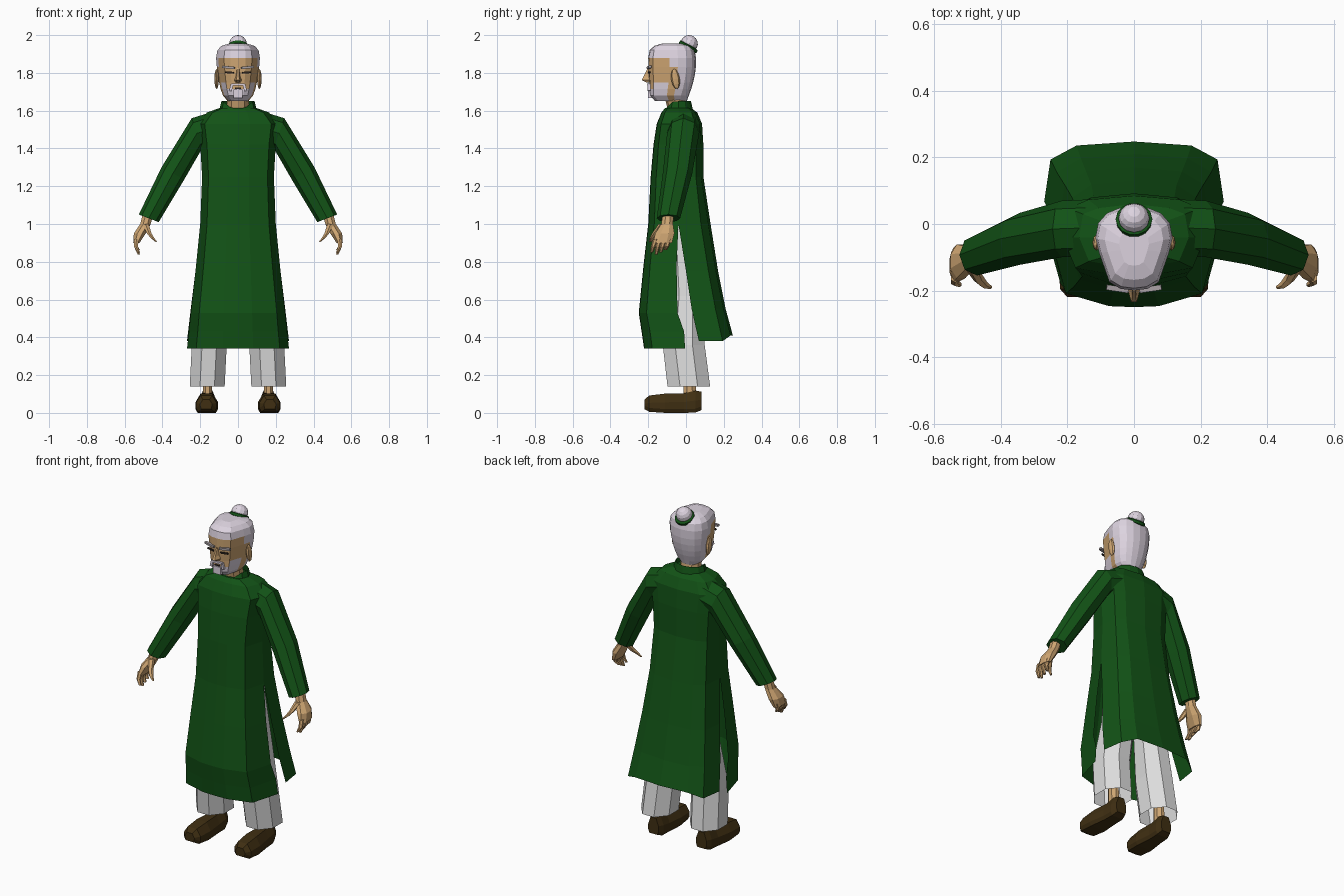
import bpy, bmesh, math
from mathutils import Vector, Matrix

if "Cube" in bpy.data.objects:
    bpy.data.objects.remove(bpy.data.objects["Cube"], do_unlink=True)


def material(name, rgb):
    m = bpy.data.materials.new(name)
    m.use_nodes = True
    m.diffuse_color = (*rgb, 1)
    m.node_tree.nodes["Principled BSDF"].inputs["Base Color"].default_value = (*rgb, 1)
    return m


GREEN = material("green cloth", (0.006, 0.085, 0.008))
WHITE = material("light grey cloth", (0.72, 0.72, 0.72))
SKIN = material("skin", (0.62, 0.38, 0.17))
HAIR = material("pale hair", (0.72, 0.65, 0.74))
SHOE = material("brown leather", (0.05, 0.028, 0.006))
DARK = material("dark eye line", (0.03, 0.02, 0.015))
BROW = material("grey brow", (0.4, 0.36, 0.38))


def finish(name, bm, *mats):
    bmesh.ops.recalc_face_normals(bm, faces=bm.faces)
    me = bpy.data.meshes.new(name)
    bm.to_mesh(me)
    bm.free()
    for m in mats:
        me.materials.append(m)
    ob = bpy.data.objects.new(name, me)
    bpy.context.collection.objects.link(ob)
    return ob


def loft(name, rings, *mats, closed=True, caps=(True, True), rule=None):
    """Skin a list of point rings; rule(row, column) picks the material."""
    bm = bmesh.new()
    vs = [[bm.verts.new(p) for p in r] for r in rings]
    n = len(vs[0])
    for i in range(len(vs) - 1):
        for j in range(n if closed else n - 1):
            k = (j + 1) % n
            f = bm.faces.new((vs[i][j], vs[i][k], vs[i + 1][k], vs[i + 1][j]))
            if rule:
                f.material_index = rule(i, j)
    for cap, ring, row in ((caps[0], vs[0], 0), (caps[1], vs[-1], len(vs) - 2)):
        if cap:
            f = bm.faces.new(ring)
            if rule:
                f.material_index = rule(row, 0)
    return finish(name, bm, *mats)


def oval(c, u, v, n=8, turn=0.0):
    c, u, v = Vector(c), Vector(u), Vector(v)
    angles = [math.tau * (k + turn) / n for k in range(n)]
    return [c + u * math.cos(a) + v * math.sin(a) for a in angles]


def flat_ovals(rows, s=1, n=8, turn=0.5):
    """Horizontal rings from (x, y, z, rx, ry)."""
    return [oval((s * x, y, z), (rx, 0, 0), (0, ry, 0), n, turn) for x, y, z, rx, ry in rows]


def mirrored(half):
    """Close a right-left symmetric ring given from front centre to back centre."""
    return half + [(-x, y, z) for x, y, z in half[-2:0:-1]]


# Robe: upper body, then a front and a back panel below the side slits
def front_half(z, w, yf, side):
    return [(0, yf, z), (.3 * w, yf + .003, z), (.82 * w, yf * .8 + side * .2, z), (w, side, z)]


def back_half(z, w, yb, side, lift=0):
    return [(w, side, z), (.93 * w, yb * .7 + side * .3, z), (.64 * w, yb - .012, z + lift), (0, yb, z + lift)]


torso = [(1.615, .095, -.11, .025), (1.59, .165, -.13, .06), (1.53, .215, -.155, .085),
         (1.42, .2, -.172, .092), (1.25, .19, -.187, .092), (1.0, .2, -.2, .13)]
loft("robe_body", [mirrored(front_half(z, w, f, -.04) + back_half(z, w, b, -.04)[1:])
                   for z, w, f, b in torso], GREEN, caps=(True, False))


def panel(name, halves):
    loft(name, halves, GREEN, closed=False, caps=(False, False))


front = [front_half(*r) for r in ((1.0, .2, -.2, -.04), (.78, .222, -.225, -.05),
                                  (.53, .25, -.25, -.045), (.43, .26, -.235, -.01), (.34, .27, -.222, -.005))]
panel("robe_front_panel", [[(-x, y, z) for x, y, z in h[:0:-1]] + h for h in front])
back = [back_half(*r) for r in ((1.0, .2, .13, -.04), (.75, .225, .17, 0),
                                (.55, .25, .21, .03), (.38, .27, .248, .068, .03))]
panel("robe_back_panel", [h + [(-x, y, z) for x, y, z in h[-2::-1]] for h in back])

# Standing collar with a dip at the throat
collar = []
for rx, ry, z, dip in ((.1, .078, 1.6, 0), (.088, .066, 1.65, .045)):
    ring = oval((0, -.04, z), (rx, 0, 0), (0, ry, 0), 12)
    for p in ring:
        p.z -= dip * max(0, (-.06 - p.y) / .046) ** 2
    collar.append(ring)
loft("collar", collar, GREEN, caps=(False, False))

# Arms, hands, trousers, ankles and shoes
for side, s in (("left", 1), ("right", -1)):
    sleeve = []
    for xo, zo, xi, zi, y, d in ((.1, 1.605, .12, 1.42, -.01, .085), (.245, 1.56, .19, 1.4, -.015, .085),
                                 (.405, 1.3, .285, 1.235, -.045, .078), (.525, 1.05, .42, 1.01, -.093, .062)):
        sleeve.append(oval((s * (xo + xi) / 2, y, (zo + zi) / 2),
                           (s * (xo - xi) / 2, 0, (zo - zi) / 2), (0, d, 0)))
    loft(side + "_sleeve", sleeve, GREEN)

    loft(side + "_palm", flat_ovals([(.472, -.092, 1.07, .03, .03), (.49, -.1, 1.0, .03, .034),
                                     (.52, -.112, .95, .034, .055), (.538, -.125, .9, .018, .055)], s), SKIN)
    loft(side + "_thumb", flat_ovals([(.49, -.125, 1.0, .02, .02), (.47, -.16, .95, .014, .02),
                                      (.452, -.18, .925, .011, .013), (.432, -.19, .905, .005, .006)], s, 6), SKIN)
    for i, name in enumerate(("index", "middle", "ring", "little")):
        y = -.162 + i * .024
        tip = .838 + .012 * abs(i - 1)
        loft(f"{side}_{name}_finger",
             flat_ovals([(.538, y, .92, .014, .013), (.54, y - .012, .88, .012, .012),
                         (.525, y - .02, tip, .007, .008)], s, 6), SKIN)

    loft(side + "_trouser_leg",
         flat_ovals([(.163, .015, .14, .1, .122), (.152, -.012, .36, .1, .12),
                     (.115, 0, .62, .095, .095), (.085, -.02, .97, .085, .085)], s),
         WHITE, caps=(False, True))
    loft(side + "_ankle", flat_ovals([(.162, .02, .08, .026, .036), (.162, .018, .2, .026, .036),
                                      (.155, .01, .45, .04, .045)], s), SKIN)
    shoe = []
    for y, w, low, top in ((-.22, .032, .02, .07), (-.195, .055, .006, .092), (-.11, .06, 0, .102),
                           (-.01, .047, 0, .104), (.05, .046, .002, .118), (.083, .034, .015, .112)):
        cx = .162 - y * .03
        half = [(-.8, low), (.8, low), (1, low + .02), (1, low * .45 + top * .55), (.55, top),
                (-.55, top), (-1, low * .45 + top * .55), (-1, low + .02)]
        shoe.append([(s * (cx + k * w), y, z) for k, z in half])
    loft(side + "_shoe", shoe, SHOE)

# Neck
loft("neck", flat_ovals([(0, -.035, 1.56, .065, .058), (0, -.045, 1.62, .06, .055),
                         (0, -.06, 1.7, .06, .06)], n=10), SKIN)

# Head: hair, face and beard are bands of one surface
ACROSS = (0, .35, .64, .9, 1, .93, .7, .38, 0)
DEPTH = (0, .02, .1, .44, .62, .8, .92, .98, 1)
head = [(1.652, .055, -.165, .005), (1.68, .08, -.192, .015), (1.715, .092, -.195, .028),
        (1.75, .1, -.194, .038), (1.79, .106, -.198, .047), (1.83, .112, -.199, .052),
        (1.88, .116, -.2, .053), (1.92, .109, -.193, .046), (1.943, .088, -.168, .025),
        (1.956, .045, -.125, -.02)]
rings = [mirrored([(a * w, f + d * (b - f), z) for a, d in zip(ACROSS, DEPTH)]) for z, w, f, b in head]


def head_colour(row, col):
    c = min(col, 15 - col)
    beard = c <= 2 and (row < 2 or (row == 2 and c == 2))
    hair = row >= 6 or c >= 4 or (c == 3 and row >= 5)
    return 1 if hair or beard else 0


loft("head", rings, SKIN, HAIR, rule=head_colour)


def block(name, centre, size, mat, tilt=0.0, turn=0.0):
    bm = bmesh.new()
    bmesh.ops.create_cube(bm, size=1)
    bm.transform(Matrix.Translation(centre) @ Matrix.Rotation(turn, 4, "Z")
                 @ Matrix.Rotation(tilt, 4, "Y") @ Matrix.Diagonal((*size, 1)))
    return finish(name, bm, mat)


def ball(name, centre, radii, mat, tilt=0.0, n=10):
    bm = bmesh.new()
    bmesh.ops.create_uvsphere(bm, u_segments=n, v_segments=n // 2 + 2, radius=1)
    bm.transform(Matrix.Translation(centre) @ Matrix.Rotation(tilt, 4, "X") @ Matrix.Diagonal((*radii, 1)))
    return finish(name, bm, mat)


# Nose wedge, moustache and mouth
loft("nose", [[(-w, -.185, z), (-w * .4, y, z), (w * .4, y, z), (w, -.185, z)]
              for z, w, y in ((1.75, .016, -.21), (1.762, .022, -.234), (1.78, .014, -.225),
                              (1.825, .01, -.203))], SKIN)
block("moustache", (0, -.199, 1.738), (.07, .014, .012), HAIR)
block("mouth", (0, -.198, 1.719), (.034, .006, .006), DARK)
block("chin_beard", (0, -.192, 1.69), (.05, .02, .045), HAIR)

for side, s in (("left", 1), ("right", -1)):
    block(side + "_moustache_end", (s * .036, -.196, 1.722), (.014, .014, .036), HAIR, s * -.25)
    block(side + "_eye", (s * .045, -.195, 1.802), (.045, .008, .009), DARK, s * -.05, s * .15)
    block(side + "_eyebrow", (s * .05, -.195, 1.829), (.066, .016, .012), BROW, s * -.1, s * .15)
    ball(side + "_ear", (s * .113, -.056, 1.768), (.012, .023, .054), SKIN, .15, 8)

# Topknot with a tilted tie
ball("topknot", (0, .017, 1.955), (.047, .046, .045), HAIR, -.5, 12)
tie = Matrix.Translation((0, .012, 1.938)) @ Matrix.Rotation(-.52, 4, "X")
loft("topknot_tie", [[tie @ p for p in oval((0, 0, z), (r, 0, 0), (0, r, 0), 14)]
                     for r, z in ((.044, -.012), (.055, -.007), (.055, .007), (.044, .012))], GREEN)
